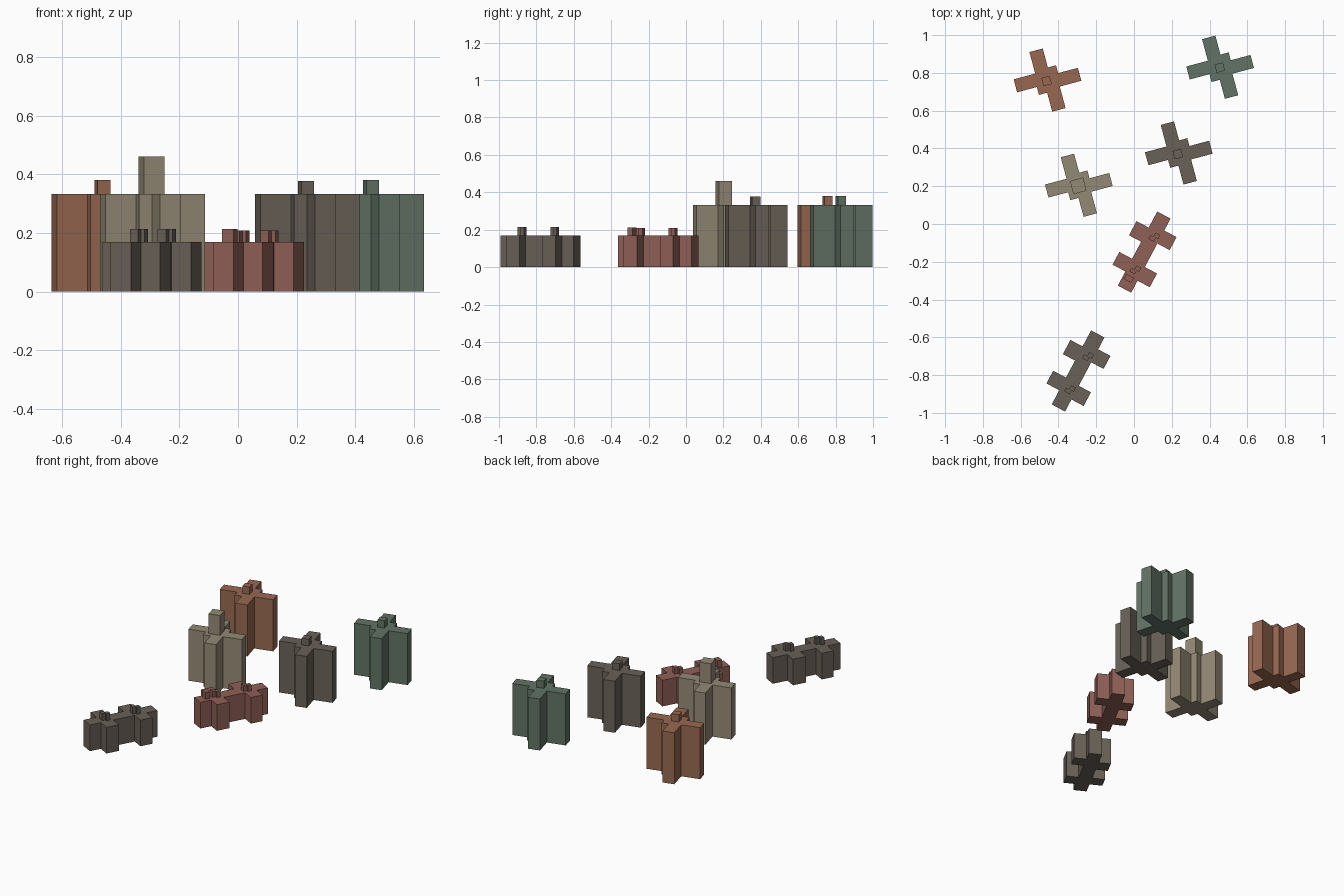
import bpy, bmesh
from math import radians, sin, cos

if "Cube" in bpy.data.objects:
    bpy.data.objects.remove(bpy.data.objects["Cube"])


def material(name, rgb):
    m = bpy.data.materials.new(name)
    m.diffuse_color = tuple((c / 255) ** 2.2 for c in rgb) + (1,)
    m.use_nodes = True
    m.node_tree.nodes["Principled BSDF"].inputs["Base Color"].default_value = m.diffuse_color
    return m


def prism(name, outline, z0, z1, loc, angle, mat):
    """Extrude a counter-clockwise outline into a closed flat-sided block."""
    bm = bmesh.new()
    face = bm.faces.new([bm.verts.new((x, y, z0)) for x, y in outline])
    ext = bmesh.ops.extrude_face_region(bm, geom=[face], use_keep_orig=True)
    verts = [v for v in ext["geom"] if isinstance(v, bmesh.types.BMVert)]
    bmesh.ops.translate(bm, verts=verts, vec=(0, 0, z1 - z0))
    bmesh.ops.recalc_face_normals(bm, faces=bm.faces)
    me = bpy.data.meshes.new(name)
    bm.to_mesh(me)
    bm.free()
    me.materials.append(mat)
    ob = bpy.data.objects.new(name, me)
    ob.location = (loc[0], loc[1], 0)
    ob.rotation_euler.z = radians(angle)
    bpy.context.collection.objects.link(ob)
    return ob


def rect(w, d):
    return [(-w / 2, -d / 2), (w / 2, -d / 2), (w / 2, d / 2), (-w / 2, d / 2)]


# Tower plan: offset cross with a square core, symmetric by half a turn
half = [(.172, -.05), (.172, .021), (.064, .021), (.064, .064), (.019, .064),
        (.019, .168), (-.054, .168), (-.054, .05)]
tower_plan = half + [(-x, -y) for x, y in half]

# Slab plan: long spine with two staggered pairs of wings
slab_plan = [(.04, -.222), (.04, -.150), (.113, -.150), (.113, -.068),
             (.04, -.068), (.04, .073), (.114, .073), (.114, .151),
             (.04, .151), (.04, .222), (-.04, .222), (-.04, .126),
             (-.113, .126), (-.113, .041), (-.04, .041), (-.04, -.061),
             (-.117, -.061), (-.117, -.137), (-.04, -.137), (-.04, -.222)]

brown = material("brown_brick", (150, 104, 82))
beige = material("beige_stone", (146, 136, 116))
dark = material("dark_stone", (105, 97, 88))
green = material("green_stone", (98, 114, 101))
red = material("red_brick", (143, 96, 87))

# Towers: name, centre, material, roof hut centre, hut width, hut top
towers = [
    ("brown_tower", (-.458, .762), brown, (-.463, .757), .045, .38),
    ("green_tower", (.456, .83), green, (.454, .828), .045, .38),
    ("dark_tower", (.237, .376), dark, (.232, .370), .045, .377),
    ("beige_tower", (-.292, .205), beige, (-.295, .202), .072, .461),
]
for name, c, mat, hut, w, top in towers:
    prism(name, tower_plan, 0, .333, c, 15, mat)
    prism(name + "_roof_hut", rect(w, w), .333, top, hut, 15, mat)

# Low slabs with small L-shaped roof huts
hut_plan = [(-.024, 0), (-.024, -.022), (.008, -.022), (.008, 0),
            (.022, 0), (.022, .024), (-.006, .024), (-.006, 0)]
slabs = [
    ("red_slab", (.054, -.149), red, [(.108, -.07), (.008, -.243)], .208),
    ("dark_slab", (-.296, -.778), dark, [(-.243, -.702), (-.338, -.878)], .214),
]
for name, c, mat, huts, top in slabs:
    prism(name, slab_plan, 0, .169, c, -28, mat)
    for i, h in enumerate(huts):
        prism(f"{name}_roof_hut_{i + 1}", hut_plan, .169, top, h, -28, mat)

# Extra hut on the south end of the red slab
prism("red_slab_end_hut", rect(.045, .03), .169, .213, (-.028, -.288), -28, red)
